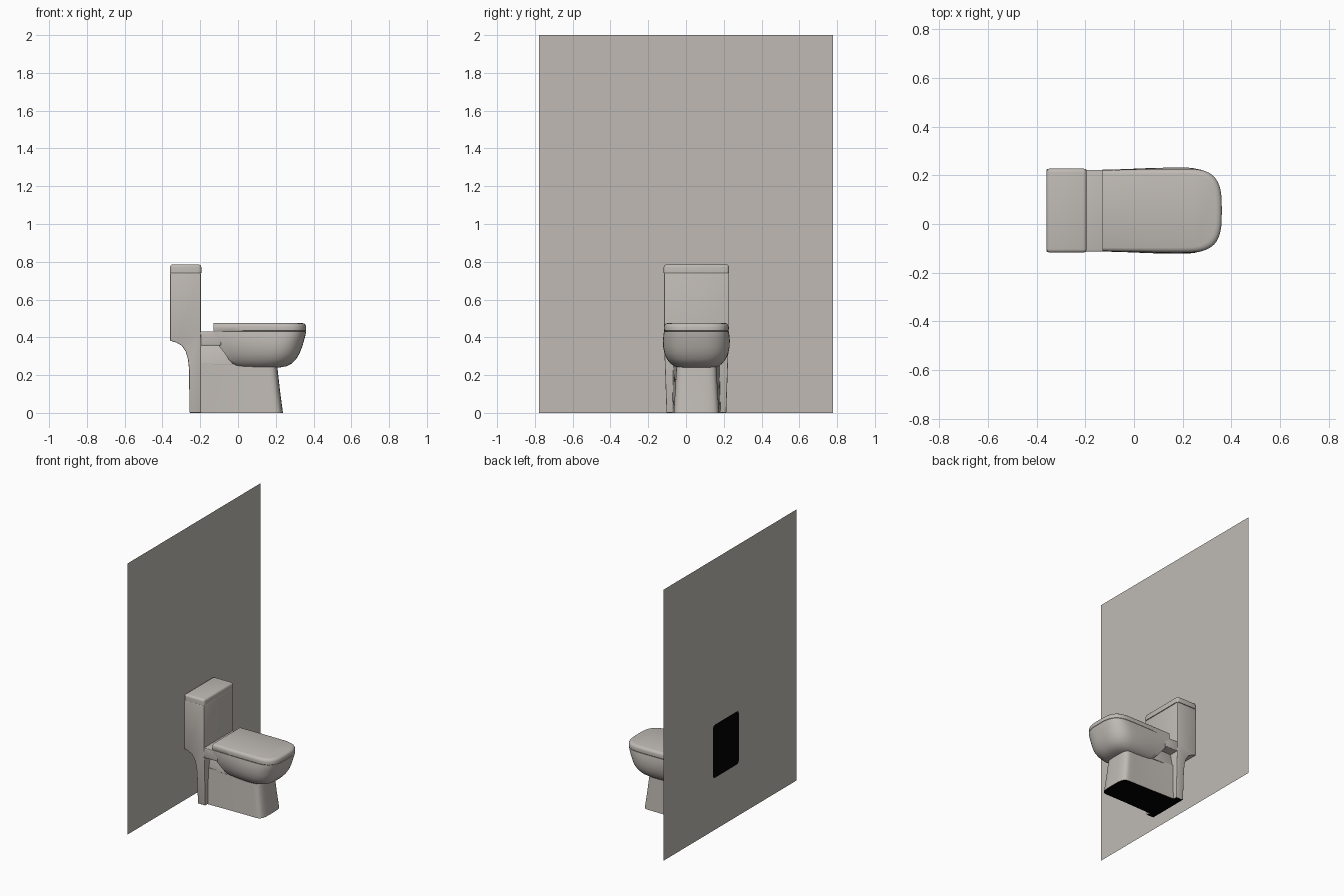
import bpy, bmesh, math

if "Cube" in bpy.data.objects:
    bpy.data.objects.remove(bpy.data.objects["Cube"])

CY = 0.055  # the toilet sits slightly off the wall's centre line


def material(name, rgb):
    m = bpy.data.materials.new(name)
    m.diffuse_color = (*rgb, 1)
    m.use_nodes = True
    m.node_tree.nodes["Principled BSDF"].inputs["Base Color"].default_value = m.diffuse_color
    return m


ceramic = material("warm_grey_ceramic", (0.525, 0.492, 0.457))
black = material("black_backing", (0.0, 0.0, 0.0))


def finish(name, bm, bevel=0.0, angle=35, segments=3):
    bmesh.ops.recalc_face_normals(bm, faces=bm.faces)
    me = bpy.data.meshes.new(name)
    bm.to_mesh(me)
    bm.free()
    me.materials.append(ceramic)
    me.materials.append(black)
    ob = bpy.data.objects.new(name, me)
    bpy.context.collection.objects.link(ob)
    bpy.ops.object.select_all(action='DESELECT')
    bpy.context.view_layer.objects.active = ob
    ob.select_set(True)
    if bevel:
        mod = ob.modifiers.new("round_edges", 'BEVEL')
        mod.width, mod.segments = bevel, segments
        mod.limit_method, mod.angle_limit = 'ANGLE', math.radians(angle)
        bpy.ops.object.modifier_apply(modifier=mod.name)
    bpy.ops.object.shade_smooth_by_angle(angle=math.radians(40))
    # black underside where the part meets the floor
    for f in ob.data.polygons:
        if f.normal.z < -0.9 and f.center.z < 0.01:
            f.material_index = 1
    return ob


def outline(xb, xf, hb, hf, nose, power, n=14):
    """Straight-backed plan outline with a superellipse nose."""
    xs = xf - nose
    half = [(xb + (xs - xb) * i / 6, hb + (hf - hb) * math.sin(math.pi / 2 * i / 6))
            for i in range(6)]
    for i in range(n + 1):
        a = math.pi / 2 * i / n
        half.append((xs + nose * math.sin(a) ** (2 / power),
                     hf * max(math.cos(a), 0) ** (2 / power) if i < n else 0))
    return half + [(x, -y) for x, y in reversed(half[:-1])]


def loft(name, rings):
    """Rings are (z, back x, front x, back half width, front half width, nose, power)."""
    bm = bmesh.new()
    loops = [[bm.verts.new((x, y + CY, r[0])) for x, y in outline(*r[1:])] for r in rings]
    n = len(loops[0])
    for a, b in zip(loops, loops[1:]):
        for i in range(n):
            j = (i + 1) % n
            bm.faces.new((a[i], a[j], b[j], b[i]))
    bm.faces.new(loops[0])
    bm.faces.new(loops[-1])
    return finish(name, bm)


def box(name, x0, x1, half, z0, z1, bevel, top_half=None):
    bm = bmesh.new()
    bmesh.ops.create_cube(bm, size=1)
    for v in bm.verts:
        h = top_half if top_half and v.co.z > 0 else half
        v.co = ((x0 + x1) / 2 + v.co.x * (x1 - x0), CY + v.co.y * 2 * h,
                (z0 + z1) / 2 + v.co.z * (z1 - z0))
    return finish(name, bm, bevel)


# wall panel behind the toilet
bm = bmesh.new()
bm.faces.new([bm.verts.new((-0.36, y, z))
              for y, z in ((-0.777, 0), (0.777, 0), (0.777, 2), (-0.777, 2))])
finish("wall_panel", bm)

# black patch where the tank shows at the back of the wall
bm = bmesh.new()
patch = []
for k in range(4):
    sy, sz = ((1, 1), (-1, 1), (-1, -1), (1, -1))[k]
    for i in range(6):
        a = math.pi / 2 * (k + i / 5)
        patch.append(bm.verts.new((-0.361, 0.05 + sy * 0.128 + 0.022 * math.cos(a),
                                   0.58 + sz * 0.174 + 0.022 * math.sin(a))))
bm.faces.new(patch)
bmesh.ops.recalc_face_normals(bm, faces=bm.faces)
for f in bm.faces:
    if f.normal.x > 0:
        f.normal_flip()
me = bpy.data.meshes.new("tank_back_patch")
bm.to_mesh(me)
bm.free()
me.materials.append(black)
bpy.context.collection.objects.link(bpy.data.objects.new("tank_back_patch", me))

# tank and rear support in one side profile
profile = [(-0.3595, 0.741), (-0.3595, 0.382), (-0.325, 0.372), (-0.297, 0.355),
           (-0.277, 0.325), (-0.265, 0.285), (-0.259, 0.23), (-0.257, 0), (-0.195, 0),
           (-0.195, 0.35), (-0.197, 0.43), (-0.197, 0.741)]
bm = bmesh.new()
sides = []
for s in (-1, 1):
    sides.append([bm.verts.new((x, CY + s * (0.158 + 0.013 * min(1, z / 0.38)), z))
                  for x, z in profile])
for i in range(len(profile)):
    j = (i + 1) % len(profile)
    bm.faces.new((sides[0][i], sides[0][j], sides[1][j], sides[1][i]))
for s in sides:
    bm.faces.new(s)
finish("tank_and_rear_support", bm, 0.005, 50)

# tank lid: straight sides, rounded top edge
bm = bmesh.new()
bmesh.ops.create_cube(bm, size=1)
for v in bm.verts:
    v.co = (-0.277 + v.co.x * 0.165, CY + v.co.y * 0.346, 0.7635 + v.co.z * 0.045)
bmesh.ops.bevel(bm, geom=[e for e in bm.edges if any(v.co.z > 0.77 for v in e.verts)],
                offset=0.015, segments=4, profile=0.5, affect='EDGES')
finish("tank_lid", bm)

# deck joining tank and bowl
box("deck", -0.21, -0.09, 0.168, 0.357, 0.431, 0.005)

# recessed trap under the deck, narrowing upwards
box("trap", -0.21, 0.02, 0.118, 0.255, 0.37, 0.004, 0.095)

# pedestal
loft("pedestal", [
    (0.0, -0.2, 0.238, 0.128, 0.120, 0.07, 4),
    (0.12, -0.2, 0.222, 0.125, 0.113, 0.07, 4),
    (0.265, -0.2, 0.206, 0.122, 0.105, 0.07, 4)])

# bowl
loft("bowl", [
    (0.240, 0.03, 0.220, 0.085, 0.095, 0.12, 2.8),
    (0.247, 0.00, 0.256, 0.105, 0.118, 0.13, 2.8),
    (0.262, -0.03, 0.286, 0.122, 0.138, 0.14, 2.8),
    (0.285, -0.05, 0.308, 0.138, 0.156, 0.15, 2.8),
    (0.315, -0.07, 0.326, 0.151, 0.169, 0.15, 2.8),
    (0.350, -0.098, 0.340, 0.160, 0.176, 0.16, 2.8),
    (0.385, -0.12, 0.350, 0.166, 0.177, 0.16, 2.9),
    (0.415, -0.13, 0.358, 0.168, 0.174, 0.16, 3.1),
    (0.432, -0.13, 0.360, 0.168, 0.171, 0.16, 3.2)])

# seat lid
loft("seat_lid", [
    (0.431, -0.125, 0.356, 0.164, 0.167, 0.155, 3.2),
    (0.435, -0.13, 0.361, 0.167, 0.171, 0.16, 3.2),
    (0.455, -0.13, 0.361, 0.167, 0.172, 0.16, 3.2),
    (0.466, -0.13, 0.358, 0.165, 0.169, 0.16, 3.2),
    (0.473, -0.13, 0.350, 0.160, 0.162, 0.155, 3.2),
    (0.476, -0.13, 0.337, 0.152, 0.152, 0.15, 3.2)])
